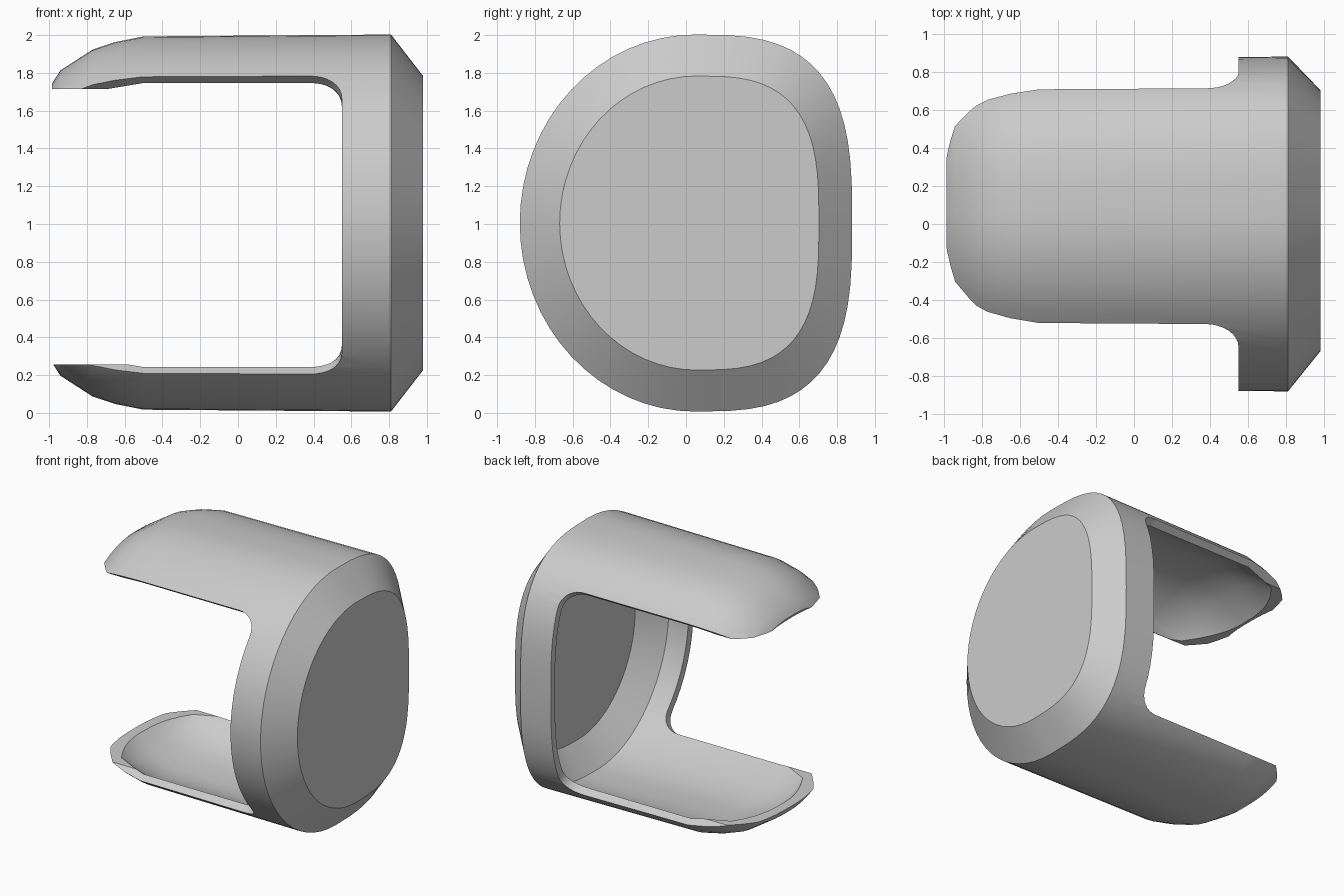
import bpy, bmesh
from math import sin, cos, pi, copysign

if "Cube" in bpy.data.objects:
    bpy.data.objects.remove(bpy.data.objects["Cube"])

# Plain grey material
grey = bpy.data.materials.new("light_grey")
grey.use_nodes = True
COLOUR = (0.6, 0.6, 0.6, 1)
grey.diffuse_color = COLOUR
grey.node_tree.nodes["Principled BSDF"].inputs["Base Color"].default_value = COLOUR


def loft(name, rings):
    """Skin a list of closed rings and cap both ends."""
    bm = bmesh.new()
    loops = [[bm.verts.new(p) for p in ring] for ring in rings]
    n = len(loops[0])
    for a, b in zip(loops, loops[1:]):
        for i in range(n):
            j = (i + 1) % n
            bm.faces.new((a[i], a[j], b[j], b[i]))
    bm.faces.new(loops[0])
    bm.faces.new(loops[-1])
    bmesh.ops.recalc_face_normals(bm, faces=bm.faces)
    mesh = bpy.data.meshes.new(name)
    bm.to_mesh(mesh)
    bm.free()
    obj = bpy.data.objects.new(name, mesh)
    bpy.context.collection.objects.link(obj)
    mesh.materials.append(grey)
    return obj


def shell_ring(x, scale, sides=64):
    """Round towards the front, squarer towards the back."""
    ring = []
    for i in range(sides):
        a = 2 * pi * i / sides
        c, s = cos(a), sin(a)
        power, width = (2 / 3, 0.83) if c > 0 else (1, 0.93)
        y = 0.05 + width * copysign(abs(c) ** power, c)
        z = copysign(abs(s) ** power, s)
        ring.append((x, 0.08 + (y - 0.08) * scale, 1.005 + z * scale * 0.998))
    return ring


# Cup: closed bevelled end, outer wall, tapered lip, inner wall, floor
PROFILE = [(0.98, 0.78), (0.81, 1), (-0.5, 0.99), (-0.65, 0.96), (-0.77, 0.92),
           (-0.94, 0.81), (-0.985, 0.74), (-0.96, 0.7), (-0.77, 0.86),
           (-0.5, 0.935), (0.72, 0.935), (0.88, 0.74)]
shell = loft("open_shell", [shell_ring(x, s) for x, s in PROFILE])


def notch_ring(y, flare):
    """Rounded slot outline seen from the front."""
    half, radius, end = 0.73, 0.17, 0.55
    arc = [(end - radius + radius * cos(a), half - radius + radius * sin(a))
           for a in (pi / 2 * k / 8 for k in range(9))]
    outline = [(-2, -half)] + [(x, -z) for x, z in reversed(arc)] + arc + [(-2, half)]
    return [(x, y, 0.985 + z * flare) for x, z in outline]


# Slot through the shell, leaving the upper and lower tongues
cutter = loft("slot_cutter", [notch_ring(-1.2, 1.75), notch_ring(-0.43, 1),
                              notch_ring(0.62, 1), notch_ring(1.2, 1.6)])
cutter.hide_render = True
cutter.hide_viewport = True
slot = shell.modifiers.new("slot", "BOOLEAN")
slot.operation = "DIFFERENCE"
slot.solver = "EXACT"
slot.object = cutter

bpy.ops.object.select_all(action="DESELECT")
shell.select_set(True)
bpy.context.view_layer.objects.active = shell
bpy.ops.object.modifier_apply(modifier="slot")
bpy.data.objects.remove(cutter)
bpy.ops.object.shade_smooth_by_angle(angle=pi / 6)
